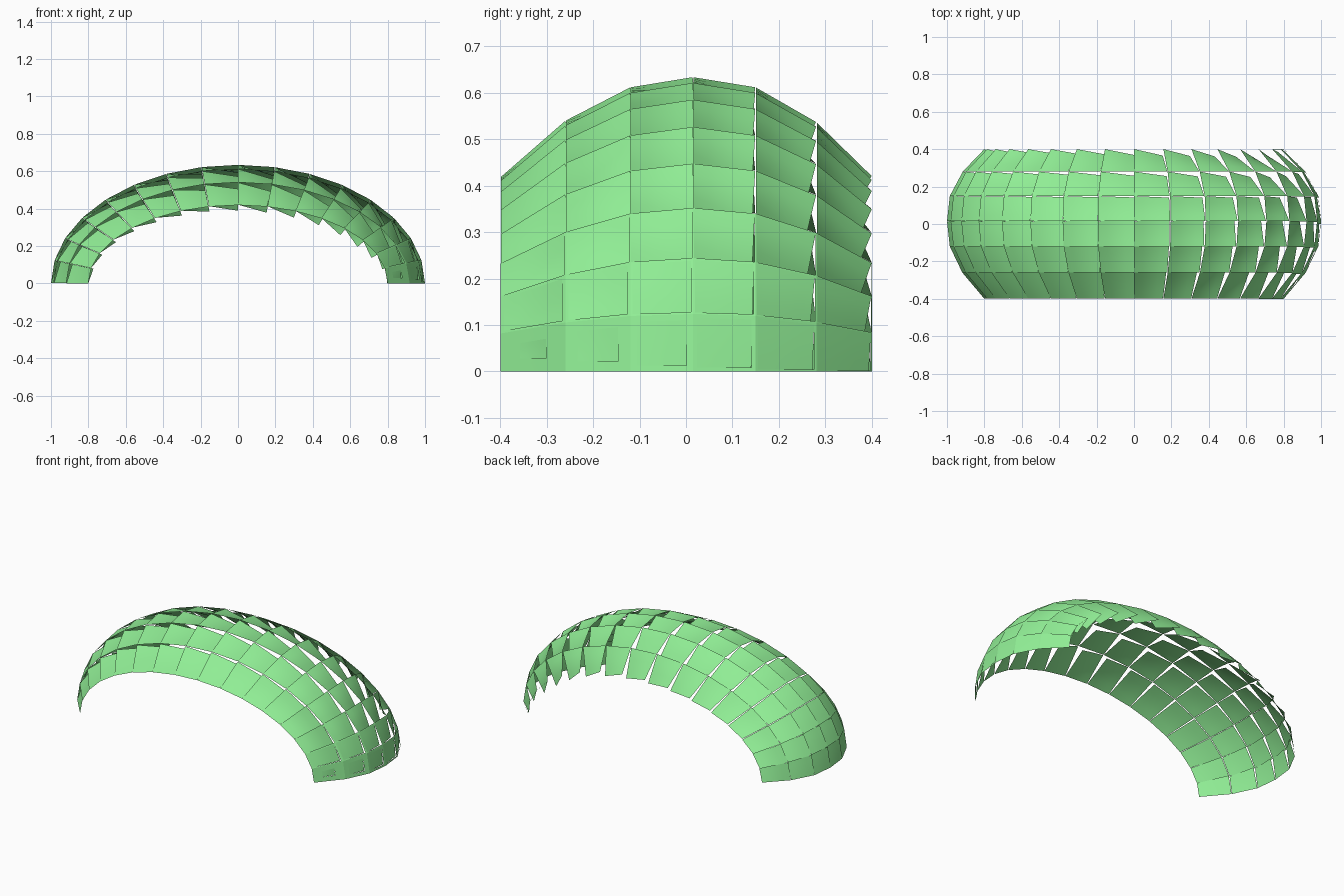
import bpy, math
from mathutils import Vector

if "Cube" in bpy.data.objects:
    bpy.data.objects.remove(bpy.data.objects["Cube"])

COLS, ROWS = 16, 6
# cross-sections along y: position, half width, height
SECTIONS = [(-0.40, 0.80, 0.418), (-0.26, 0.918, 0.540), (-0.12, 0.985, 0.612),
            (0.015, 1.0, 0.634), (0.15, 0.985, 0.612), (0.281, 0.915, 0.537),
            (0.401, 0.80, 0.420)]
# panel size near the front right foot, per row (last two columns)
FOOT = {15: [0.40, 0.62, 0.79, 0.87, 0.92, 0.95],
        14: [0.89, 0.91, 0.93, 0.94, 0.95, 0.96],
        13: [0.96, 0.965, 0.97, 0.97, 0.975, 0.98]}
LIFT = {13: 0.050, 14: 0.022, 15: 0.006}

green = bpy.data.materials.new("light_green")
green.diffuse_color = (0.28, 0.85, 0.30, 1)
green.use_nodes = True
green.node_tree.nodes["Principled BSDF"].inputs["Base Color"].default_value = green.diffuse_color


def node(c, r):
    y, a, b = SECTIONS[r]
    t = math.pi * (1 - c / COLS)
    return Vector((a * math.cos(t), y, b * math.sin(t)))


def make(name, verts, faces):
    me = bpy.data.meshes.new(name)
    me.from_pydata(verts, [], faces)
    me.materials.append(green)
    for p in me.polygons:
        p.use_smooth = True
    ob = bpy.data.objects.new(name, me)
    bpy.context.collection.objects.link(ob)
    return ob


def patch(q, n, verts, faces):
    """Bilinear patch over four corners."""
    base = len(verts)
    for j in range(n + 1):
        for i in range(n + 1):
            u, v = i / n, j / n
            verts.append(q[0].lerp(q[1], u).lerp(q[3].lerp(q[2], u), v))
    for j in range(n):
        for i in range(n):
            k = base + j * (n + 1) + i
            faces.append((k, k + 1, k + n + 2, k + n + 1))


pv, pf, fv, ff = [], [], [], []
for r in range(ROWS):
    for c in range(COLS):
        cell = [node(c, r), node(c + 1, r), node(c + 1, r + 1), node(c, r + 1)]
        mid = sum(cell, Vector()) / 4
        s = FOOT[c][r] if c in FOOT else 0.987
        inner = [mid + (p - mid) * s for p in cell]

        # frame ring around the reduced panels at the foot
        if c in FOOT:
            k = len(fv)
            fv += cell + inner
            ff += [(k + i, k + (i + 1) % 4, k + 4 + (i + 1) % 4, k + 4 + i)
                   for i in range(4)]

        # panel with one corner folded inwards
        normal = (cell[2] - cell[0]).cross(cell[3] - cell[1]).normalized()
        lift = LIFT.get(c, 0.018 + 0.058 * c / 15)
        inner[2] = inner[2] - normal * lift
        patch(inner, 4, pv, pf)

make("shell_panels", pv, pf)
make("foot_frames", fv, ff)
